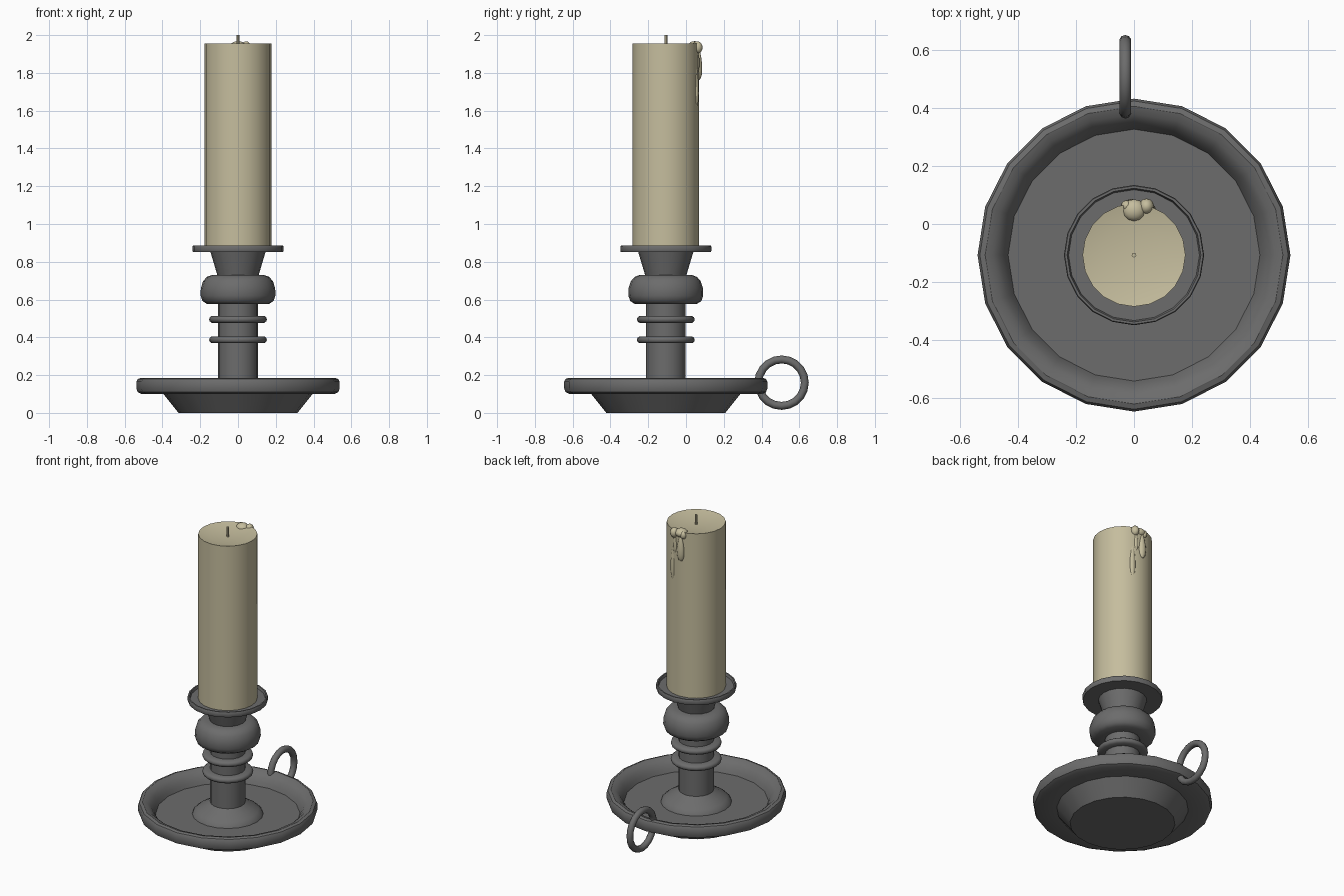
import bpy, math
from mathutils import Vector

if "Cube" in bpy.data.objects:
    bpy.data.objects.remove(bpy.data.objects["Cube"])

CY = -0.107  # y of the candlestick axis


def material(name, rgb):
    m = bpy.data.materials.new(name)
    m.diffuse_color = (*rgb, 1)
    m.use_nodes = True
    m.node_tree.nodes["Principled BSDF"].inputs["Base Color"].default_value = m.diffuse_color
    return m


METAL = material("dark_grey_metal", (0.15, 0.15, 0.15))
WAX = material("cream_wax", (0.56, 0.51, 0.34))


def finish(obj, name, mat, angle=40):
    obj.name = name
    obj.data.materials.append(mat)
    bpy.ops.object.select_all(action='DESELECT')
    obj.select_set(True)
    bpy.context.view_layer.objects.active = obj
    bpy.ops.object.shade_smooth_by_angle(angle=math.radians(angle))
    return obj


def lathe(name, profile, mat, sides=20, angle=40):
    """Revolve (radius, z) points, listed bottom to top along the outside."""
    verts, faces, rings = [], [], []
    for r, z in profile:
        n = 1 if r == 0 else sides
        rings.append(list(range(len(verts), len(verts) + n)))
        for i in range(n):
            a = 2 * math.pi * i / sides
            verts.append((r * math.cos(a), r * math.sin(a) + CY, z))
    for a, b in zip(rings, rings[1:]):
        for i in range(sides):
            j = (i + 1) % sides
            if len(a) == 1:
                faces.append((a[0], b[j], b[i]))
            elif len(b) == 1:
                faces.append((a[i], a[j], b[0]))
            else:
                faces.append((a[i], a[j], b[j], b[i]))
    me = bpy.data.meshes.new(name)
    me.from_pydata(verts, [], faces)
    obj = bpy.data.objects.new(name, me)
    bpy.context.collection.objects.link(obj)
    return finish(obj, name, mat, angle)


def blob(name, loc, scale, tilt=(0, 0, 0)):
    bpy.ops.mesh.primitive_uv_sphere_add(segments=12, ring_count=8, radius=1, location=loc, rotation=tilt)
    obj = bpy.context.object
    obj.scale = scale
    return finish(obj, name, WAX, 60)


# Dish with foot and rounded, raised rim
lathe("dish", [(0, 0), (0.315, 0), (0.395, 0.1), (0.51, 0.1), (0.531, 0.11), (0.538, 0.13),
               (0.538, 0.165), (0.53, 0.18), (0.512, 0.186), (0.485, 0.178), (0.46, 0.155),
               (0.443, 0.128), (0.433, 0.105), (0, 0.105)], METAL, angle=35)

# Stem with flared base
lathe("stem", [(0.215, 0.1), (0.208, 0.118), (0.185, 0.138), (0.15, 0.158), (0.105, 0.185),
               (0.105, 0.6)], METAL, angle=35)

# Two stem rings
for i, z in enumerate((0.387, 0.495)):
    lathe(f"stem_ring_{i + 1}", [(0.1, z - 0.018), (0.14, z - 0.018), (0.15, z - 0.01), (0.153, z),
                                 (0.15, z + 0.01), (0.14, z + 0.018), (0.1, z + 0.018)], METAL, angle=50)

# Bulbous knop
lathe("knop", [(0.09, 0.577), (0.165, 0.577), (0.188, 0.592), (0.198, 0.62), (0.197, 0.66),
               (0.185, 0.697), (0.165, 0.72), (0.135, 0.731), (0.09, 0.731)], METAL, angle=50)

# Flared neck and drip pan
lathe("neck", [(0.108, 0.725), (0.146, 0.852)], METAL)
lathe("drip_pan", [(0, 0.851), (0.238, 0.851), (0.241, 0.857), (0.241, 0.88), (0.238, 0.885),
                   (0.23, 0.885), (0.225, 0.868), (0, 0.868)], METAL)

# Ring handle
bpy.ops.mesh.primitive_torus_add(major_segments=20, minor_segments=10, major_radius=0.123, minor_radius=0.021,
                                 location=(-0.03, 0.506, 0.16), rotation=(0, math.pi / 2, 0))
finish(bpy.context.object, "ring_handle", METAL, 60)

# Candle with slightly dished top, and wick
lathe("candle", [(0, 0.867), (0.177, 0.867), (0.177, 1.955), (0.168, 1.953), (0.11, 1.942), (0, 1.937)], WAX)
lathe("wick", [(0.008, 1.925), (0.008, 2.0), (0, 2.0)], WAX, sides=8)

# Melted wax on the back edge
blob("wax_blob_1", (0.0, 0.047, 1.94), (0.04, 0.038, 0.028))
blob("wax_blob_2", (0.043, 0.06, 1.935), (0.026, 0.028, 0.032))
blob("wax_blob_3", (-0.025, 0.062, 1.935), (0.02, 0.02, 0.025))


def drip(name, x, y, top, length, width):
    """Teardrop: a sphere thinned towards its top and tip."""
    obj = blob(name, (x, y, top - length / 2), (width, width * 0.8, length / 2))
    for v in obj.data.vertices:
        k = 1 - 0.35 * v.co.z
        v.co.x *= k * 0.85
        v.co.y *= k * 0.85


drip("wax_drip_1", -0.008, 0.066, 1.93, 0.17, 0.028)
drip("wax_drip_2", 0.055, 0.052, 1.86, 0.25, 0.022)
drip("wax_drip_3", 0.035, 0.06, 1.94, 0.14, 0.016)
